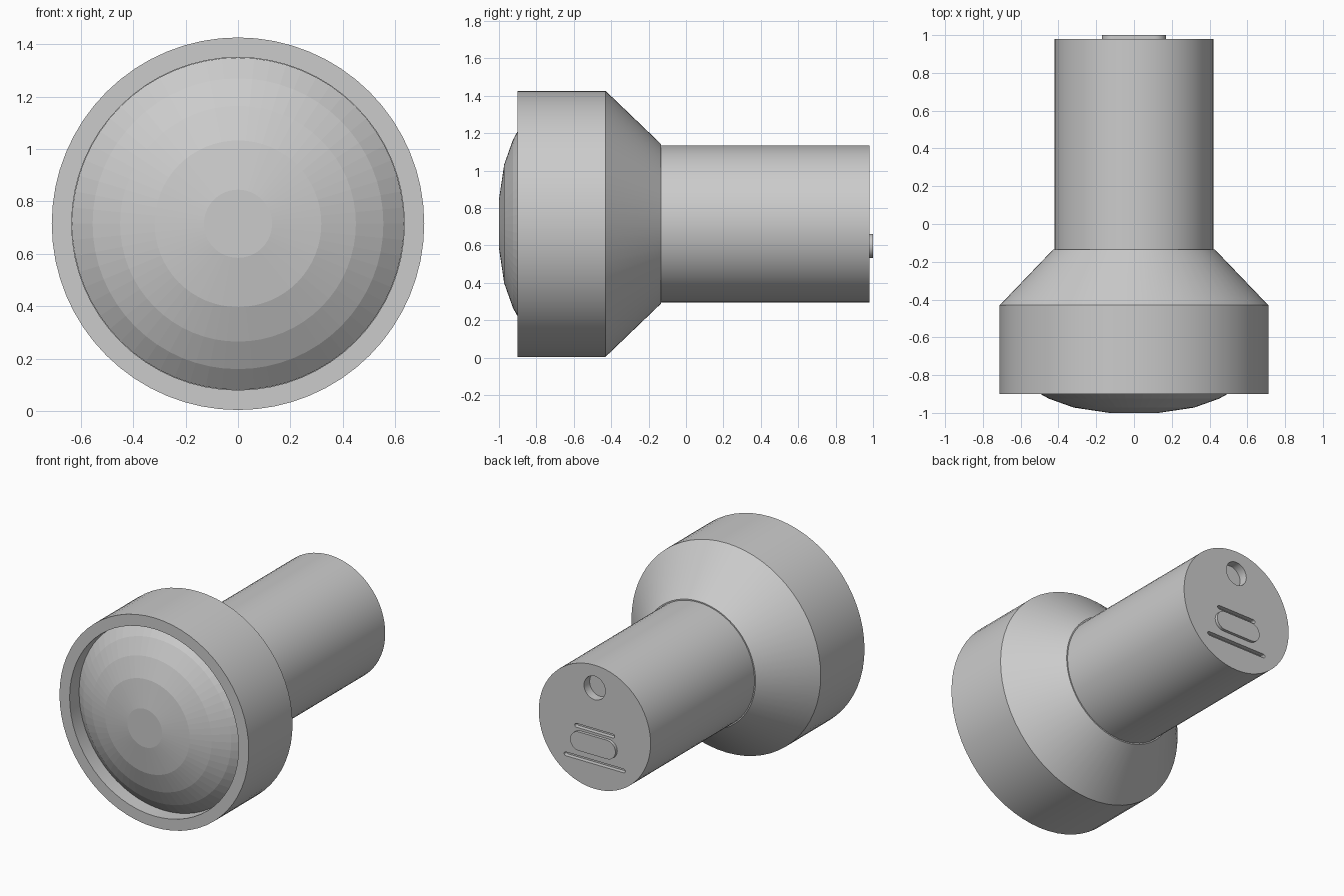
import bpy, bmesh, math
from mathutils import Vector

if "Cube" in bpy.data.objects:
    bpy.data.objects.remove(bpy.data.objects["Cube"])

AXIS_Z = 0.715   # height of the long axis
SEG = 64

grey = bpy.data.materials.new("plain_grey")
grey.diffuse_color = (0.6, 0.6, 0.6, 1)
grey.use_nodes = True
grey.node_tree.nodes["Principled BSDF"].inputs["Base Color"].default_value = grey.diffuse_color


def finish(bm, name):
    bmesh.ops.remove_doubles(bm, verts=bm.verts, dist=1e-5)
    bmesh.ops.recalc_face_normals(bm, faces=bm.faces)
    mesh = bpy.data.meshes.new(name)
    bm.to_mesh(mesh)
    bm.free()
    mesh.materials.append(grey)
    obj = bpy.data.objects.new(name, mesh)
    bpy.context.collection.objects.link(obj)
    return obj


def lathe(name, profile):
    """Spin (radius, y) points around the long axis."""
    bm = bmesh.new()
    vs = [bm.verts.new((r, y, AXIS_Z)) for r, y in profile]
    es = [bm.edges.new(p) for p in zip(vs, vs[1:])]
    bmesh.ops.spin(bm, geom=vs + es, cent=(0, 0, AXIS_Z), axis=(0, 1, 0),
                   angle=2 * math.pi, steps=SEG)
    return finish(bm, name)


def pill(name, half_len, rad, z, y0, y1, steps=16):
    """Rounded bar in the xz plane, extruded from y0 to y1."""
    bm = bmesh.new()
    pts = []
    for side in (1, -1):
        for i in range(steps + 1):
            a = -math.pi / 2 + math.pi * i / steps
            pts.append((side * (half_len - rad + rad * math.cos(a)), y0,
                        z + side * rad * math.sin(a)))
    vs = [bm.verts.new(p) for p in pts]
    bmesh.ops.remove_doubles(bm, verts=vs, dist=1e-5)
    face = bm.faces.new([v for v in vs if v.is_valid])
    ext = bmesh.ops.extrude_face_region(bm, geom=[face], use_keep_orig=True)
    moved = [g for g in ext["geom"] if isinstance(g, bmesh.types.BMVert)]
    bmesh.ops.translate(bm, verts=moved, vec=Vector((0, y1 - y0, 0)))
    return finish(bm, name)


def activate(obj):
    bpy.ops.object.select_all(action='DESELECT')
    obj.select_set(True)
    bpy.context.view_layer.objects.active = obj


def smooth(obj):
    activate(obj)
    bpy.ops.object.shade_smooth_by_angle(angle=math.radians(25))


# Flared head with a recessed front
head = lathe("head", [(0, -0.75), (0.635, -0.75), (0.635, -0.90), (0.711, -0.90),
                      (0.711, -0.43), (0.428, -0.135), (0, -0.135)])

# Barrel behind the head
barrel = lathe("barrel", [(0, -0.16), (0.42, -0.16), (0.42, 0.98), (0, 0.98)])

# Faceted domed lens
lathe("lens", [(0, -1.0), (0.13, -1.0), (0.318, -0.972), (0.45, -0.925),
               (0.555, -0.867), (0.634, -0.80), (0.634, -0.76), (0, -0.76)])

# Round hole and two slots cut into the rear face
for half_len, rad, z, depth in ((0.08, 0.08, 0.98, 0.06),
                                (0.15, 0.013, 0.69, 0.03),
                                (0.23, 0.013, 0.475, 0.03)):
    cutter = pill("cutter", half_len, rad, z, 0.98 - depth, 1.05)
    cutter.hide_render = True
    mod = barrel.modifiers.new("cut", 'BOOLEAN')
    mod.operation = 'DIFFERENCE'
    mod.solver = 'EXACT'
    mod.object = cutter
    activate(barrel)
    bpy.ops.object.modifier_apply(modifier=mod.name)
    bpy.data.objects.remove(cutter)

# Raised button on the rear face
button = pill("rear_button", 0.17, 0.064, 0.597, 0.97, 1.0)

for part in (head, barrel, button):
    smooth(part)
